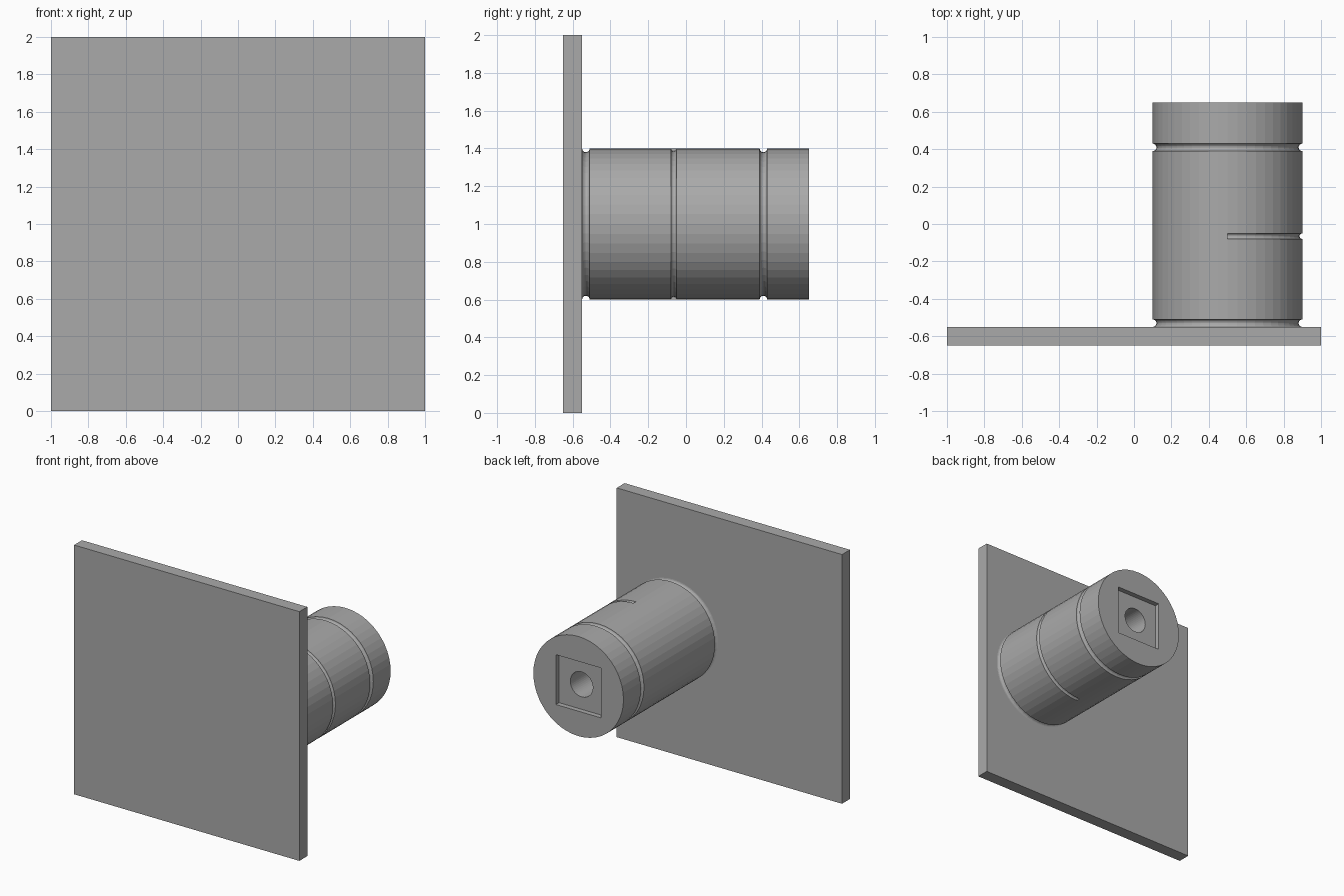
import bpy, bmesh, math
from mathutils import Matrix, Vector

old = bpy.data.objects.get("Cube")
if old:
    bpy.data.objects.remove(old, do_unlink=True)

SEGMENTS = 48
RADIUS = 0.4
AXIS = Vector((0.5, 0, 1))
FRONT, BASE, END = -0.65, -0.55, 0.65

grey = bpy.data.materials.new("plain grey")
grey.use_nodes = True
grey.diffuse_color = (0.4, 0.4, 0.4, 1)
grey.node_tree.nodes["Principled BSDF"].inputs["Base Color"].default_value = grey.diffuse_color


def finish(name, bm):
    bmesh.ops.recalc_face_normals(bm, faces=bm.faces)
    mesh = bpy.data.meshes.new(name)
    bm.to_mesh(mesh)
    bm.free()
    mesh.materials.append(grey)
    obj = bpy.data.objects.new(name, mesh)
    bpy.context.collection.objects.link(obj)
    return obj


def box(name, centre, size):
    bm = bmesh.new()
    bmesh.ops.create_cube(bm, size=1, matrix=Matrix.Translation(centre) @ Matrix.Diagonal((*size, 1)))
    return finish(name, bm)


def revolve(name, profile, start=0, turn=2 * math.pi, closed=False):
    """Spin (radius, y) points about the barrel axis and cap the open ends."""
    bm = bmesh.new()
    verts = [bm.verts.new(AXIS + Vector((r * math.sin(start), y, r * math.cos(start)))) for r, y in profile]
    pairs = list(zip(verts, verts[1:])) + ([(verts[-1], verts[0])] if closed else [])
    edges = [bm.edges.new(p) for p in pairs]
    bmesh.ops.spin(bm, geom=verts + edges, cent=AXIS, axis=(0, 1, 0), angle=turn,
                   steps=round(SEGMENTS * turn / (2 * math.pi)))
    bmesh.ops.remove_doubles(bm, verts=bm.verts, dist=1e-5)
    bmesh.ops.holes_fill(bm, edges=[e for e in bm.edges if e.is_boundary], sides=0)
    return finish(name, bm)


def groove(y, r, steps=8):
    """Half-round notch across the barrel surface."""
    return [(RADIUS - r * math.sin(math.pi * i / steps), y - r * math.cos(math.pi * i / steps))
            for i in range(steps + 1)]


def cut(target, cutter):
    mod = target.modifiers.new("cut", "BOOLEAN")
    mod.operation, mod.solver, mod.object = "DIFFERENCE", "EXACT", cutter
    bpy.context.view_layer.objects.active = target
    bpy.ops.object.modifier_apply(modifier=mod.name)
    bpy.data.objects.remove(cutter, do_unlink=True)


# Square mounting plate
box("mounting_plate", (0, (FRONT + BASE) / 2, 1), (2, BASE - FRONT, 2))

# Barrel with a notch at its foot and a ring near its end
barrel = revolve("barrel", groove(-0.53, 0.02) + groove(0.41, 0.02) + [(RADIUS, END)])

# Half-turn groove on the left side
ring = [(RADIUS + 0.015 * math.cos(math.tau * i / 16), -0.065 + 0.015 * math.sin(math.tau * i / 16))
        for i in range(16)]
cut(barrel, revolve("half_groove_cutter", ring, 0, math.pi, closed=True))

# Square recess and round bore in the end face
cut(barrel, box("recess_cutter", (AXIS.x, END, AXIS.z), (0.4, 0.08, 0.4)))
cut(barrel, revolve("bore_cutter", [(0.1, 0.1), (0.1, END + 0.1)]))
